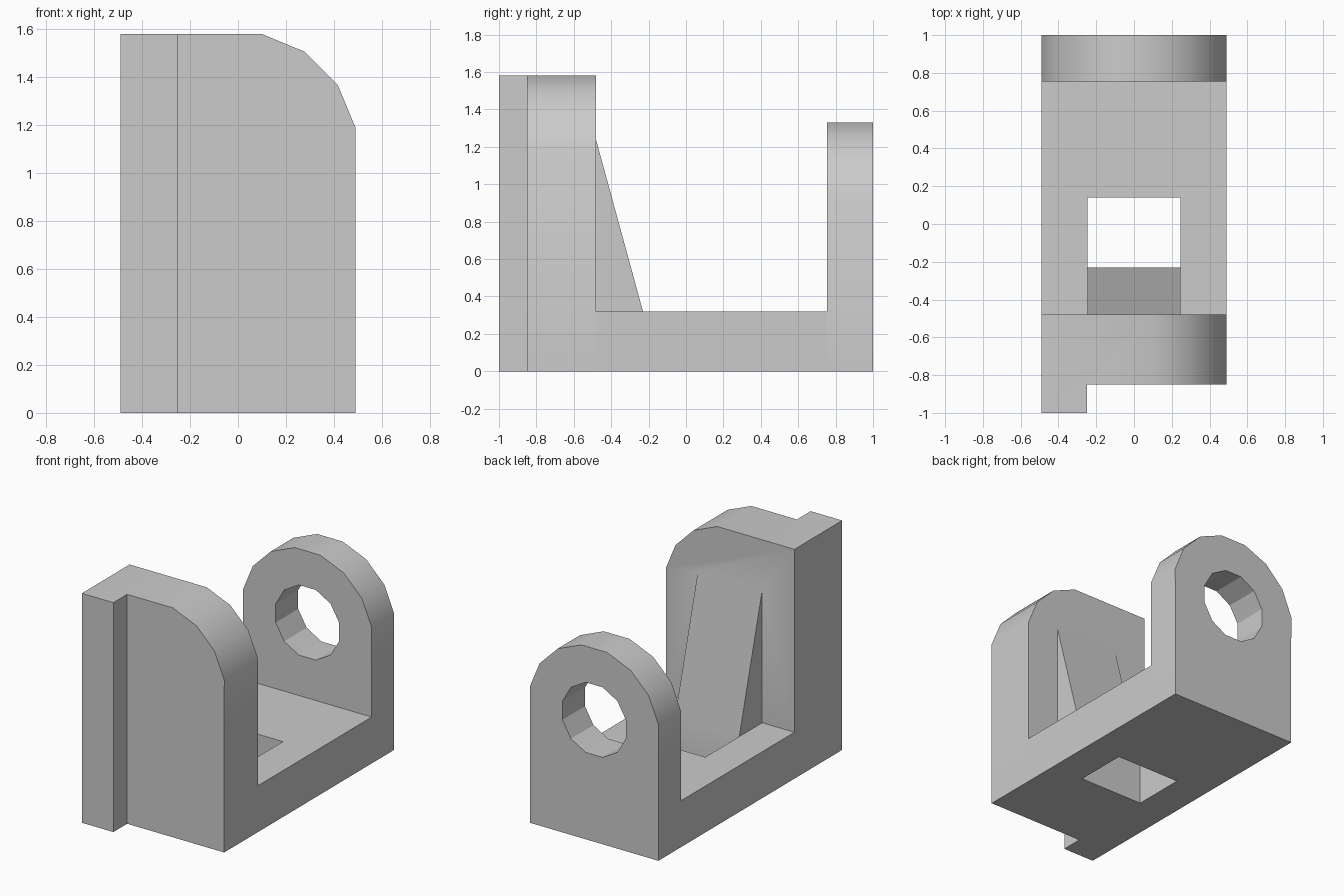
import bpy, bmesh, math
from mathutils import Vector

if "Cube" in bpy.data.objects:
    bpy.data.objects.remove(bpy.data.objects["Cube"])

HALF = 0.49      # half width of the bracket
BASE = 0.32      # base plate thickness
SLOT = 0.245     # half width of the wedge and window

grey = bpy.data.materials.new("plain_grey")
grey.use_nodes = True
colour = (0.6, 0.6, 0.6, 1)
grey.diffuse_color = colour
grey.node_tree.nodes["Principled BSDF"].inputs["Base Color"].default_value = colour


def prism(name, outline, axis, low, high):
    """Extrude a 2D outline along x (outline in y, z) or y (outline in x, z)."""
    bm = bmesh.new()
    place = (lambda a, b: (low, a, b)) if axis == "x" else (lambda a, b: (a, low, b))
    face = bm.faces.new([bm.verts.new(place(a, b)) for a, b in outline])
    moved = bmesh.ops.extrude_face_region(bm, geom=[face])["geom"]
    step = Vector((high - low, 0, 0)) if axis == "x" else Vector((0, high - low, 0))
    bmesh.ops.translate(bm, vec=step, verts=[v for v in moved if isinstance(v, bmesh.types.BMVert)])
    bmesh.ops.recalc_face_normals(bm, faces=bm.faces)
    mesh = bpy.data.meshes.new(name)
    bm.to_mesh(mesh)
    bm.free()
    mesh.materials.append(grey)
    obj = bpy.data.objects.new(name, mesh)
    bpy.context.collection.objects.link(obj)
    return obj


def rect(a0, a1, b0, b1):
    return [(a0, b0), (a1, b0), (a1, b1), (a0, b1)]


def arc(radius, z, sides, count):
    """Points of a regular polygon with a flat top, counted from the right."""
    turn = 2 * math.pi / sides
    return [(radius * math.cos(turn * (i + 0.5)), z + radius * math.sin(turn * (i + 0.5)))
            for i in range(count)]


def combine(target, part, operation):
    """Join or cut a part into the target, then discard the part."""
    part.hide_render = True
    bpy.context.view_layer.objects.active = target
    mod = target.modifiers.new(part.name, "BOOLEAN")
    mod.operation, mod.solver, mod.object = operation, "EXACT", part
    bpy.ops.object.modifier_apply(modifier=mod.name)
    bpy.data.objects.remove(part)


# Base plate
body = prism("bracket_body", rect(-0.85, 1, 0, BASE), "x", -HALF, HALF)

# Front wall with one rounded shoulder
shoulder = arc(0.5, 1.09, 16, 4)
wall = prism("front_wall", [(-HALF, 0), (HALF, 0)] + shoulder + [(-HALF, shoulder[-1][1])],
             "y", -0.85, -0.48)

# Rounded rear lug with an eye
lug = prism("rear_lug", [(-HALF, 0), (HALF, 0)] + arc(0.5, 0.84, 16, 8), "y", 0.755, 1)
eye = prism("eye_cutter", arc(0.25, 0.84, 12, 12), "y", 0.6, 1.2)
combine(lug, eye, "DIFFERENCE")

# Front corner strip and sloping rib behind the wall
strip = prism("corner_strip", rect(-1, -0.7, 0, shoulder[-1][1]), "x", -HALF, -0.25)
rib = prism("sloping_rib", [(-0.6, 0.1), (-0.23, 0.1), (-0.23, BASE), (-0.48, 1.235), (-0.6, 1.235)],
            "x", -SLOT, SLOT)

for part in (wall, lug, strip, rib):
    combine(body, part, "UNION")

# Window through the base
combine(body, prism("window_cutter", rect(-0.23, 0.14, -0.2, 0.5), "x", -SLOT, SLOT), "DIFFERENCE")

# Merge flat regions and shade the curved tops
bm = bmesh.new()
bm.from_mesh(body.data)
bmesh.ops.remove_doubles(bm, verts=bm.verts, dist=0.0005)
bmesh.ops.dissolve_limit(bm, angle_limit=math.radians(1), verts=bm.verts, edges=bm.edges)
bm.to_mesh(body.data)
bm.free()
bpy.ops.object.select_all(action="DESELECT")
body.select_set(True)
bpy.context.view_layer.objects.active = body
bpy.ops.object.shade_smooth_by_angle(angle=math.radians(25))
